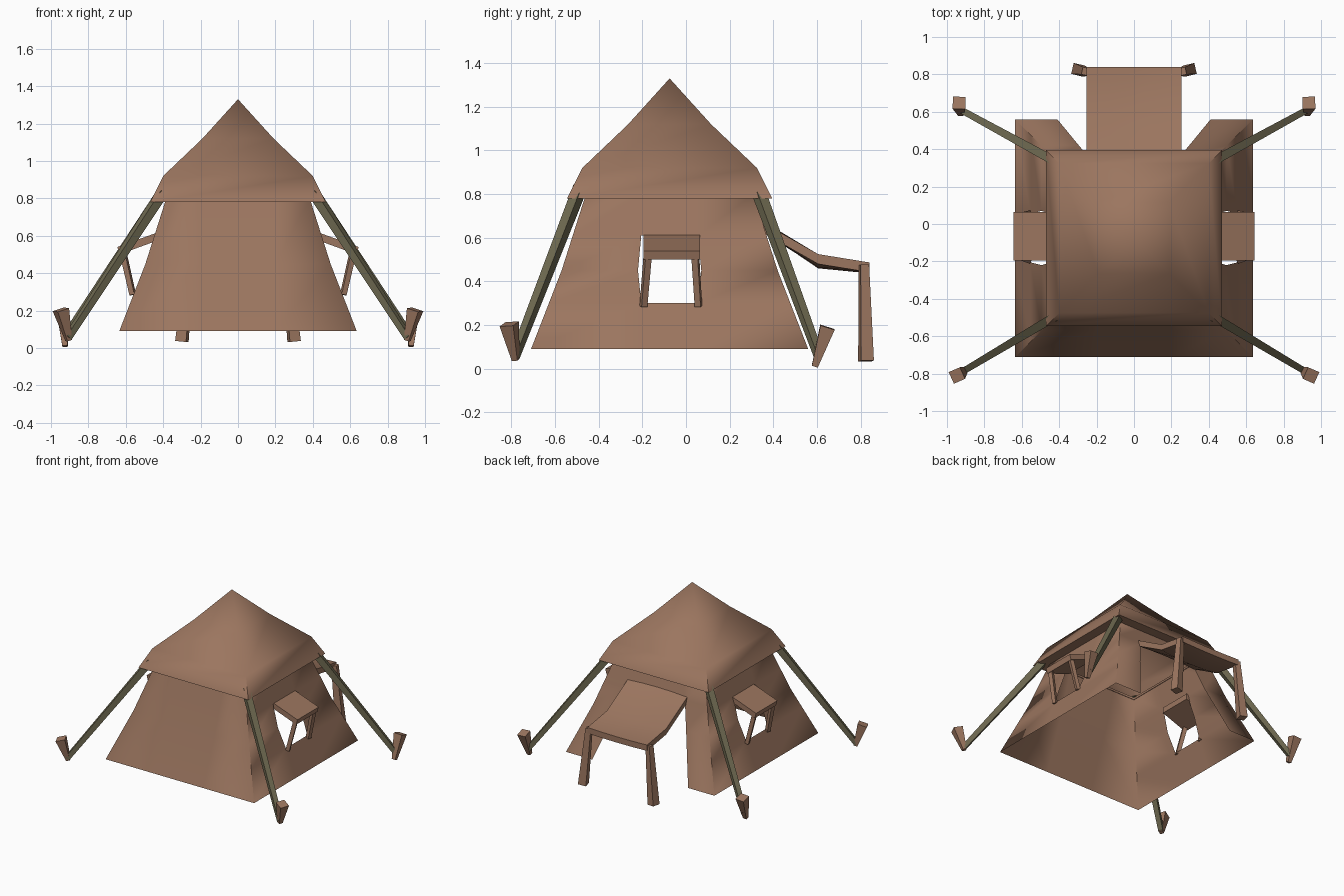
import bpy, bmesh, math
from mathutils import Vector, Matrix

if "Cube" in bpy.data.objects:
    bpy.data.objects.remove(bpy.data.objects["Cube"])

CY = -0.075  # centre of the tent body along y


def material(name, rgb):
    m = bpy.data.materials.new(name)
    m.diffuse_color = (*rgb, 1)
    m.use_nodes = True
    m.node_tree.nodes["Principled BSDF"].inputs["Base Color"].default_value = m.diffuse_color
    return m


CANVAS = material("brown canvas", (0.33, 0.18, 0.115))
ROPE = material("olive rope", (0.155, 0.14, 0.08))


def finish(name, bm, mat, smooth=None, fix=True):
    bmesh.ops.remove_doubles(bm, verts=bm.verts, dist=0.0005)
    if fix:
        bmesh.ops.recalc_face_normals(bm, faces=bm.faces)
    me = bpy.data.meshes.new(name)
    bm.to_mesh(me)
    bm.free()
    me.materials.append(mat)
    ob = bpy.data.objects.new(name, me)
    bpy.context.collection.objects.link(ob)
    if smooth:
        bpy.context.view_layer.objects.active = ob
        ob.select_set(True)
        bpy.ops.object.shade_smooth_by_angle(angle=math.radians(smooth))
        ob.select_set(False)
    return ob


def beam(name, p0, p1, r0, r1, mat, twist=0):
    """Square tapered bar from p0 to p1 with half widths r0 and r1."""
    p0, p1 = Vector(p0), Vector(p1)
    rot = (p1 - p0).to_track_quat('Z', 'Y').to_matrix() @ Matrix.Rotation(twist, 3, 'Z')
    bm = bmesh.new()
    rings = [[bm.verts.new(p + rot @ Vector((a * r, b * r, 0)))
              for a, b in ((-1, -1), (1, -1), (1, 1), (-1, 1))]
             for p, r in ((p0, r0), (p1, r1))]
    for i in range(4):
        j = (i + 1) % 4
        bm.faces.new((rings[0][i], rings[0][j], rings[1][j], rings[1][i]))
    bm.faces.new(rings[0])
    bm.faces.new(rings[1])
    return finish(name, bm, mat)


def half_width(z):
    """Half width of the sloping tent body at height z."""
    if z < 0.45:
        return 0.635 + (0.495 - 0.635) * (z - 0.09) / 0.36
    return 0.495 + (0.39 - 0.495) * (z - 0.45) / 0.33


# Tent walls: strips with optional openings (level height, half opening, open above)
def wall(bm, turn, levels):
    rot = Matrix.Translation((0, CY, 0)) @ Matrix.Rotation(turn, 4, 'Z')
    rows = []
    for z, d, _ in levels:
        h = half_width(z)
        rows.append([bm.verts.new(rot @ Vector((x, -h, z))) for x in (-h, -d, d, h)])
    for k in range(len(rows) - 1):
        a, b = rows[k], rows[k + 1]
        for i in range(3):
            if i == 1 and levels[k][2]:
                continue
            bm.faces.new((a[i], a[i + 1], b[i + 1], b[i]))


solid = [(0.09, 0.2, 0), (0.45, 0.2, 0), (0.8, 0.2, 0)]
window = [(0.09, 0.13, 0), (0.30, 0.13, 1), (0.45, 0.145, 1), (0.61, 0.13, 0), (0.8, 0.13, 0)]
door = [(0.09, 0.41, 1), (0.45, 0.295, 1), (0.65, 0.24, 0), (0.8, 0.2, 0)]
bm = bmesh.new()
for turn, levels in ((0, solid), (90, window), (180, door), (270, window)):
    wall(bm, math.radians(turn), levels)
finish("tent_walls", bm, CANVAS, 35, fix=False)

# Roof: square rings rising to the peak, with a turned-in eave underneath
bm = bmesh.new()
rings = [[bm.verts.new((sx * h, CY + sy * h, z))
          for sx, sy in ((-1, -1), (1, -1), (1, 1), (-1, 1))]
         for h, z in ((0.385, 0.785), (0.47, 0.78), (0.40, 0.92), (0.19, 1.12))]
peak = bm.verts.new((0, CY, 1.33))
for i in range(4):
    j = (i + 1) % 4
    for a, b in zip(rings, rings[1:]):
        bm.faces.new((a[i], a[j], b[j], b[i]))
    bm.faces.new((rings[-1][i], rings[-1][j], peak))
finish("roof", bm, CANVAS, 64, fix=False)

# Door awning: sagging cloth slab
bm = bmesh.new()
layers = []
for drop in (0, 0.045):
    layers.append([[bm.verts.new((x, y, z - drop - sag * (1 - (x / 0.255) ** 2)))
                    for x in (-0.255, -0.13, 0, 0.13, 0.255)]
                   for y, z, sag in ((0.35, 0.67, -0.01), (0.605, 0.525, 0.02), (0.84, 0.487, 0.005))])
top, low = layers
for r in range(2):
    for c in range(4):
        for g in layers:
            bm.faces.new((g[r][c], g[r][c + 1], g[r + 1][c + 1], g[r + 1][c]))
    for c in (0, 4):
        bm.faces.new((top[r][c], top[r + 1][c], low[r + 1][c], low[r][c]))
for c in range(4):
    for r in (0, 2):
        bm.faces.new((top[r][c], top[r][c + 1], low[r][c + 1], low[r][c]))
finish("door_awning", bm, CANVAS, 40)

for s, side in ((1, "right"), (-1, "left")):
    # Poles holding the door awning
    beam("awning_pole_" + side, (s * 0.30, 0.825, 0.035), (s * 0.258, 0.815, 0.475),
         0.03, 0.02, CANVAS)

    # Window awning: slanted slab with two struts
    bm = bmesh.new()
    prof = ((0.43, 0.618), (0.645, 0.54), (0.634, 0.50), (0.43, 0.575))
    f = bm.faces.new([bm.verts.new((s * x, -0.195, z)) for x, z in prof])
    ext = bmesh.ops.extrude_face_region(bm, geom=[f])
    bmesh.ops.translate(bm, vec=(0, 0.26, 0),
                        verts=[v for v in ext["geom"] if isinstance(v, bmesh.types.BMVert)])
    finish("window_awning_" + side, bm, CANVAS)
    for y0, y1, end in ((-0.195, -0.175, "front"), (0.057, 0.042, "back")):
        beam(f"window_strut_{side}_{end}", (s * 0.563, y0, 0.285), (s * 0.618, y1, 0.525),
             0.014, 0.015, CANVAS)

    # Guy ropes and tapered ground pegs at the four corners
    for end, rope0, rope1, head, tip in (
            ("front", (0.405, -0.485, 0.83), (0.91, -0.785, 0.055),
             (0.947, -0.81, 0.205), (0.905, -0.78, 0.04)),
            ("back", (0.405, 0.325, 0.83), (0.925, 0.61, 0.055),
             (0.935, 0.648, 0.19), (0.925, 0.59, 0.01))):
        m = lambda p: (s * p[0], p[1], p[2])
        beam(f"guy_rope_{side}_{end}", m(rope0), m(rope1), 0.024, 0.017, ROPE)
        beam(f"peg_{side}_{end}", m(tip), m(head), 0.014, 0.034, CANVAS, s * 0.2)
